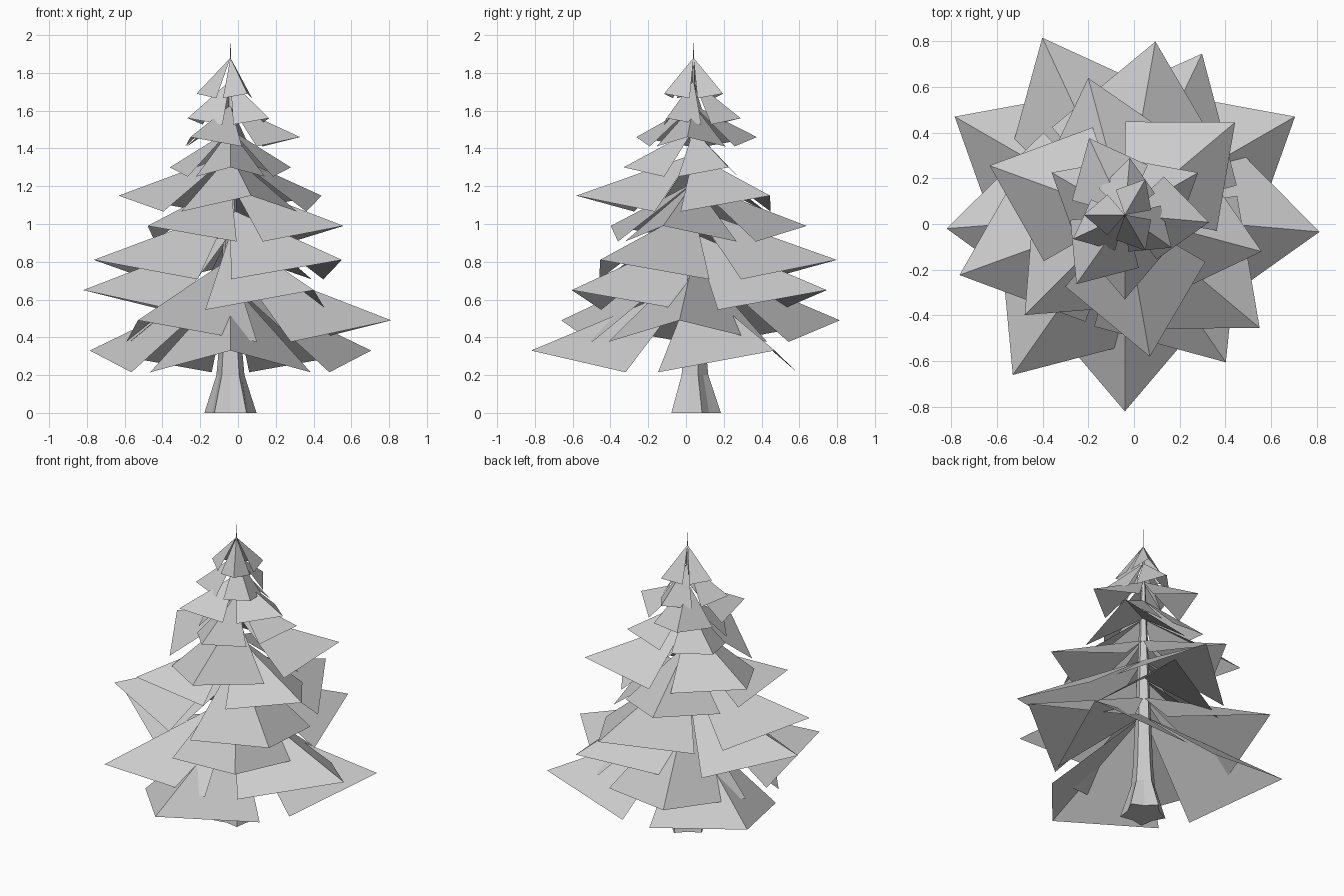
import bpy
import bmesh
from math import cos, sin, pi, radians

cube = bpy.data.objects.get("Cube")
if cube:
    bpy.data.objects.remove(cube, do_unlink=True)

AXIS_X, AXIS_Y = -0.04, 0.04

grey = bpy.data.materials.new("light grey")
grey.use_nodes = True
grey.diffuse_color = (0.6, 0.6, 0.6, 1)
bsdf = grey.node_tree.nodes["Principled BSDF"]
bsdf.inputs["Base Color"].default_value = (0.6, 0.6, 0.6, 1)
bsdf.inputs["Roughness"].default_value = 0.9


def finish(bm, name):
    mesh = bpy.data.meshes.new(name)
    bm.to_mesh(mesh)
    bm.free()
    mesh.materials.append(grey)
    obj = bpy.data.objects.new(name, mesh)
    obj.location = (AXIS_X, AXIS_Y, 0)
    bpy.context.scene.collection.objects.link(obj)
    return obj


# Trunk: five-ridged taper with flared roots and a needle tip
def make_trunk():
    # height, ridge radius, valley radius relative to ridge
    rings = [(0, 0.145, 0.7), (0.2, 0.078, 0.81), (0.35, 0.064, 0.81),
             (1.88, 0.003, 0.81)]
    sides = 10
    bm = bmesh.new()
    loops = []
    for z, radius, valley in rings:
        loop = []
        for i in range(sides):
            r = radius * (valley if i % 2 else 1)
            a = pi / 2 + 2 * pi * i / sides
            loop.append(bm.verts.new((r * cos(a), r * sin(a), z)))
        loops.append(loop)
    bm.faces.new(loops[0][::-1])
    for low, high in zip(loops, loops[1:]):
        for i in range(sides):
            j = (i + 1) % sides
            bm.faces.new((low[i], low[j], high[j], high[i]))
    tip = bm.verts.new((0, 0, 2))
    for i in range(sides):
        bm.faces.new((loops[-1][i], loops[-1][(i + 1) % sides], tip))
    finish(bm, "trunk")


# Bough tier: three folded sheets, each a ridge with two drooping halves
def make_tier(name, angle, reach, tip_z, apex_z):
    size = reach / 0.86
    bm = bmesh.new()
    for k in range(3):
        a = radians(angle + 120 * k)

        def point(out, side, z):
            return bm.verts.new((out * cos(a) - side * sin(a),
                                 out * sin(a) + side * cos(a), z))

        apex = point(0, 0, apex_z)
        tip = point(reach, 0, tip_z)
        corner_z = tip_z - 0.115 * size
        right = point(0.36 * size, -0.425 * size, corner_z)
        left = point(0.36 * size, 0.425 * size, corner_z)
        bm.faces.new((apex, right, tip))
        bm.faces.new((apex, tip, left))
    finish(bm, name)


# Tiers from bottom to top: angle, reach, tip height, apex height
tiers = [
    (30, 0.86, 0.33, 0.69),
    (-5, 0.855, 0.49, 0.82),
    (64.4, 0.782, 0.65, 0.95),
    (80, 0.77, 0.81, 1.08),
    (105, 0.62, 0.99, 1.22),
    (40, 0.63, 1.15, 1.37),
    (30, 0.37, 1.30, 1.50),
    (-5, 0.37, 1.46, 1.63),
    (85, 0.25, 1.56, 1.76),
    (60, 0.18, 1.69, 1.88),
]

make_trunk()
for number, tier in enumerate(tiers, 1):
    make_tier(f"bough_tier_{number}", *tier)
